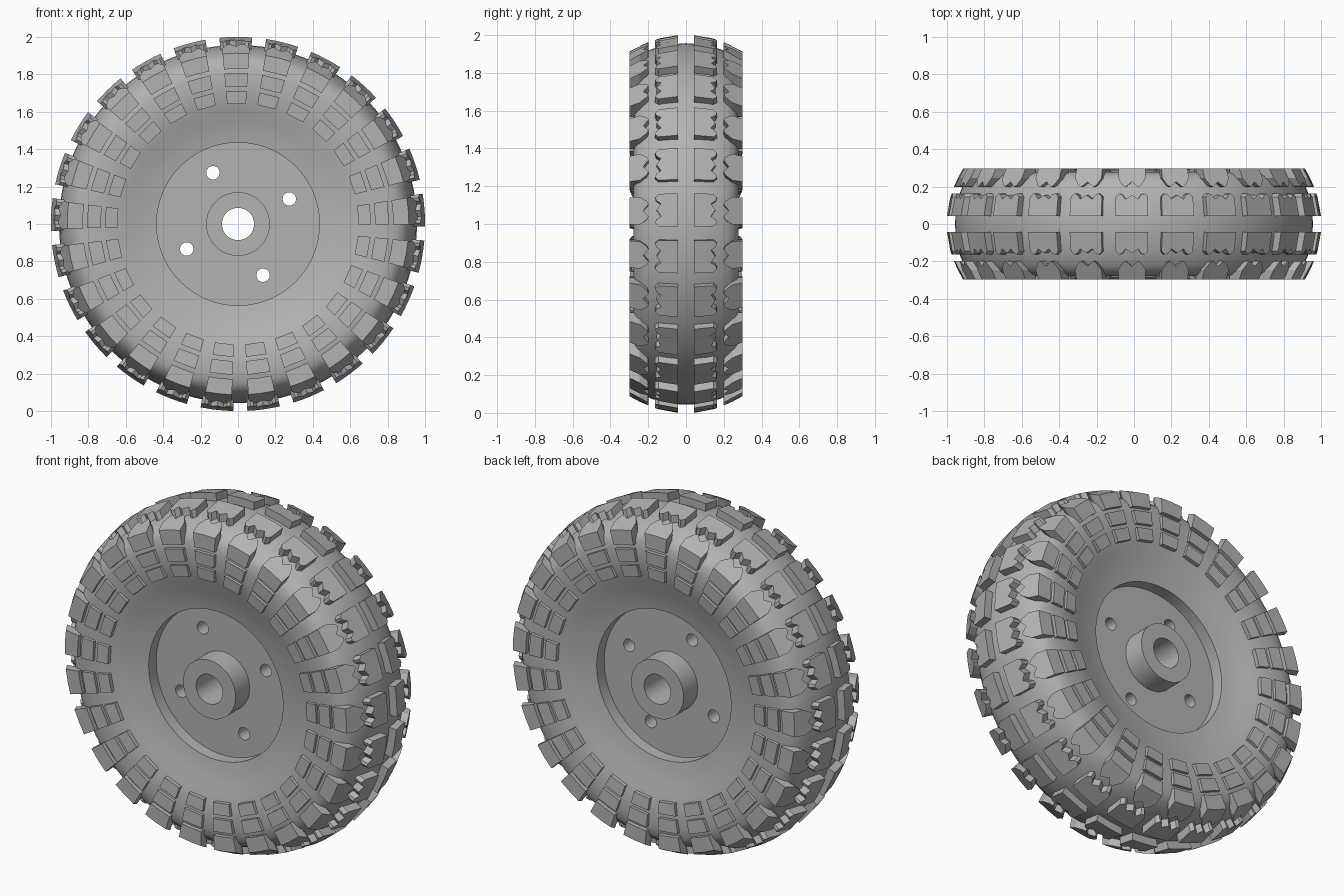
import bpy, bmesh
from math import sin, cos, pi, radians
from mathutils import Matrix

cube = bpy.data.objects.get("Cube")
if cube:
    bpy.data.objects.remove(cube, do_unlink=True)

GREY = (0.45, 0.45, 0.45, 1)
grey = bpy.data.materials.new("plain_grey")
grey.use_nodes = True
grey.diffuse_color = GREY
grey.node_tree.nodes["Principled BSDF"].inputs["Base Color"].default_value = GREY

LUGS = 25
TURN = radians(-0.7)


def polar(r, a, y):
    """Point on the wheel: radius, angle from the top, position along the axle."""
    return (r * sin(a), y, 1 + r * cos(a))


def finish(name, bm, smooth=False):
    bmesh.ops.recalc_face_normals(bm, faces=bm.faces)
    mesh = bpy.data.meshes.new(name)
    bm.to_mesh(mesh)
    bm.free()
    mesh.materials.append(grey)
    ob = bpy.data.objects.new(name, mesh)
    bpy.context.collection.objects.link(ob)
    if smooth:
        bpy.ops.object.select_all(action="DESELECT")
        ob.select_set(True)
        bpy.context.view_layer.objects.active = ob
        bpy.ops.object.shade_smooth_by_angle(angle=radians(30))
    return ob


def revolve(half, steps=100):
    """Mirror a half profile of (radius, y) across y = 0 and turn it around the axle."""
    loop = half + [(r, -y) for r, y in reversed(half) if y > 0]
    bm = bmesh.new()
    rings = [[bm.verts.new(polar(r, 2 * pi * i / steps, y)) for r, y in loop]
             for i in range(steps)]
    n = len(loop)
    for i in range(steps):
        a, b = rings[i], rings[(i + 1) % steps]
        for j in range(n):
            k = (j + 1) % n
            bm.faces.new((a[j], a[k], b[k], b[j]))
    return bm


def prism(bm, low, high):
    """Solid between two matching outlines."""
    a = [bm.verts.new(p) for p in low]
    b = [bm.verts.new(p) for p in high]
    bm.faces.new(a)
    bm.faces.new(b)
    for i in range(len(a)):
        j = (i + 1) % len(a)
        bm.faces.new((a[i], a[j], b[j], b[i]))


def mirrored(half):
    """Close a half outline of (angle, y) by mirroring it across angle = 0."""
    return half + [(-a, y) for a, y in reversed(half) if a > 0]


def crown(y):
    return 1.002 - y * y


def lug_ring(name, outline, base):
    """Both sides' ring of tread lugs, topped by the crown curve."""
    bm = bmesh.new()
    for i in range(LUGS):
        mid = TURN + 2 * pi * i / LUGS
        for side in (-1, 1):
            prism(bm, [polar(base, mid + a, side * y) for a, y in outline],
                  [polar(crown(y), mid + a, side * y) for a, y in outline])
    return finish(name, bm)


def block_ring(name, r_in, r_out, y_in, y_out, half=0.078):
    """Both sides' ring of sidewall blocks."""
    corners = [(r_in, -half, y_in), (r_in, half, y_in),
               (r_out, half, y_out), (r_out, -half, y_out)]
    bm = bmesh.new()
    for i in range(LUGS):
        mid = TURN + 2 * pi * i / LUGS
        for side in (-1, 1):
            prism(bm, [polar(r, mid + a, side * 0.2) for r, a, y in corners],
                  [polar(r, mid + a, side * y) for r, a, y in corners])
    return finish(name, bm)


# Tyre carcass with dished sidewalls
finish("tyre", revolve([
    (0.957, 0), (0.953, 0.06), (0.944, 0.12), (0.926, 0.18), (0.905, 0.225),
    (0.88, 0.255), (0.85, 0.271), (0.8, 0.278), (0.73, 0.276), (0.67, 0.268),
    (0.61, 0.25), (0.55, 0.231), (0.49, 0.215), (0.435, 0.205)]), True)

# Wheel disc with raised hub and axle bore
disc = finish("wheel_disc", revolve([
    (0.445, 0.135), (0.17, 0.135), (0.17, 0.265), (0.086, 0.265)]), True)

# Four bolt holes through the disc
bm = bmesh.new()
for i in range(4):
    spot = polar(0.305, radians(64 + 90 * i), 0)
    bmesh.ops.create_cone(bm, cap_ends=True, segments=32, radius1=0.036, radius2=0.036,
                          depth=0.6, matrix=Matrix.Translation(spot) @ Matrix.Rotation(pi / 2, 4, "X"))
cutter = finish("bolt_hole_cutter", bm)
cutter.hide_render = True
cut = disc.modifiers.new("bolt_holes", "BOOLEAN")
cut.operation = "DIFFERENCE"
cut.solver = "EXACT"
cut.object = cutter
bpy.ops.object.select_all(action="DESELECT")
disc.select_set(True)
bpy.context.view_layer.objects.active = disc
bpy.ops.object.modifier_apply(modifier=cut.name)
bpy.data.objects.remove(cutter, do_unlink=True)
bpy.ops.object.shade_smooth_by_angle(angle=radians(30))

# Centre lugs: straight inner edge, zigzag outer edge
lug_ring("centre_lugs", mirrored([
    (0, 0.042), (0.045, 0.042), (0.088, 0.042), (0.088, 0.145), (0.07, 0.163),
    (0.052, 0.158), (0.034, 0.133), (0, 0.155)]), 0.9)

# Shoulder lugs: two prongs facing the zigzag
lug_ring("shoulder_lugs", mirrored([
    (0, 0.226), (0.034, 0.198), (0.052, 0.207), (0.078, 0.245), (0.078, 0.298),
    (0, 0.298)]), 0.83)

# Sidewall blocks
block_ring("outer_side_blocks", 0.735, 0.808, 0.294, 0.298)
block_ring("inner_side_blocks", 0.645, 0.712, 0.284, 0.291)
